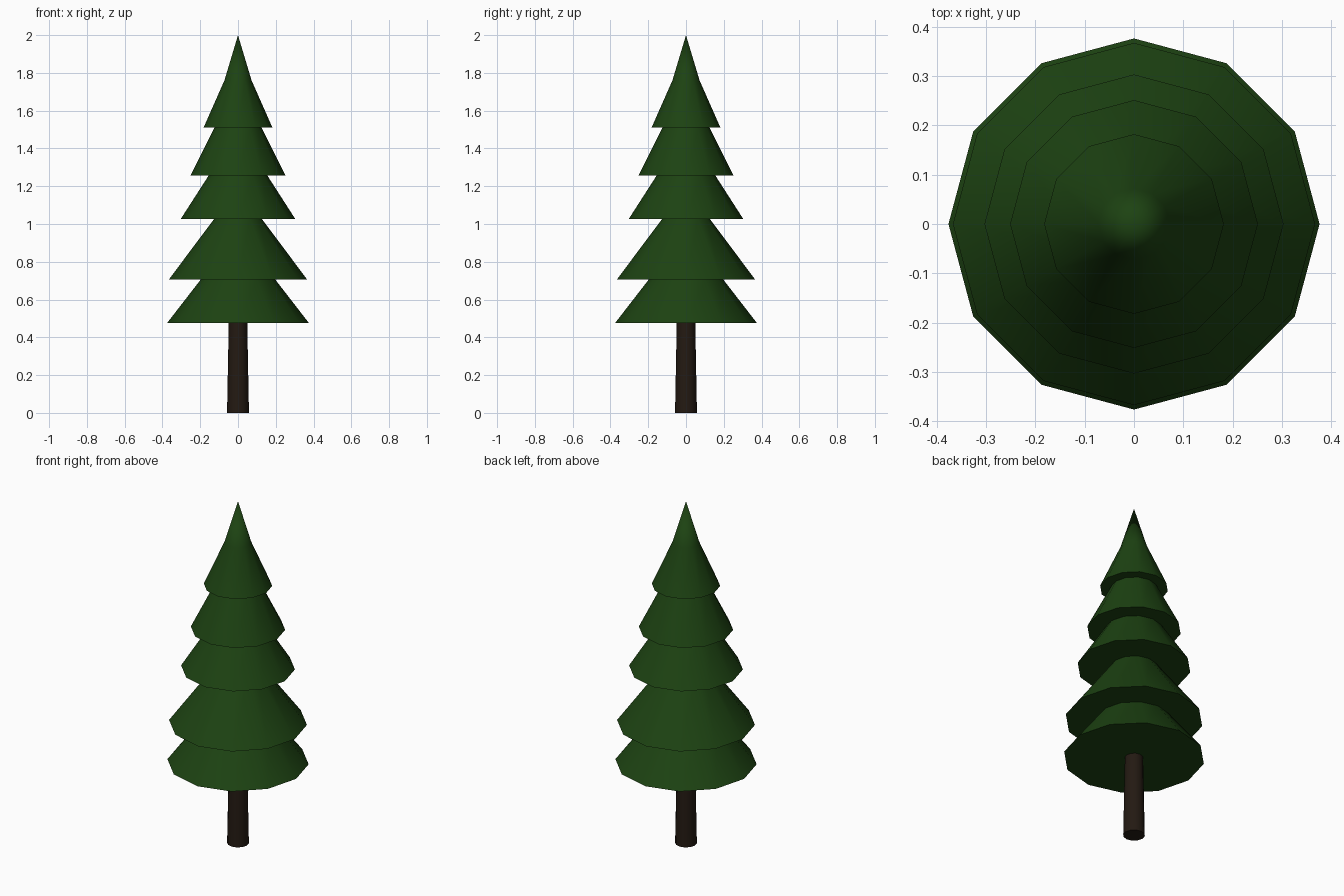
import bpy, bmesh, math

if "Cube" in bpy.data.objects:
    bpy.data.objects.remove(bpy.data.objects["Cube"])

SIDES = 12

def material(name, rgb):
    m = bpy.data.materials.new(name)
    m.diffuse_color = (*rgb, 1)
    m.use_nodes = True
    m.node_tree.nodes["Principled BSDF"].inputs["Base Color"].default_value = m.diffuse_color
    return m

def lathe(name, profile, mat):
    """Revolve (radius, z) points round z; radius 0 makes a pole."""
    bm = bmesh.new()
    rings = []
    for r, z in profile:
        n = 1 if r == 0 else SIDES
        rings.append([bm.verts.new((r * math.cos(2 * math.pi * i / SIDES),
                                    r * math.sin(2 * math.pi * i / SIDES), z))
                      for i in range(n)])
    for a, b in zip(rings, rings[1:]):
        for i in range(SIDES):
            j = (i + 1) % SIDES
            if len(b) == 1:
                bm.faces.new((a[i], a[j], b[0]))
            else:
                bm.faces.new((a[i], a[j], b[j], b[i]))
    # close open ends
    if len(rings[0]) > 1:
        bm.faces.new(rings[0][::-1])
    if len(rings[-1]) > 1:
        bm.faces.new(rings[-1])
    bmesh.ops.recalc_face_normals(bm, faces=bm.faces)
    me = bpy.data.meshes.new(name)
    bm.to_mesh(me)
    bm.free()
    ob = bpy.data.objects.new(name, me)
    me.materials.append(mat)
    bpy.context.collection.objects.link(ob)
    bpy.ops.object.select_all(action='DESELECT')
    ob.select_set(True)
    bpy.context.view_layer.objects.active = ob
    bpy.ops.object.shade_smooth_by_angle(angle=math.radians(40))
    return ob

bark = material("bark", (0.017, 0.010, 0.006))
needles = material("needles", (0.012, 0.055, 0.006))

# tapered trunk
lathe("trunk", [(0.058, 0), (0.049, 0.475)], bark)

# stacked foliage tiers: rim, then the narrow neck under the next rim
lathe("foliage", [
    (0.376, 0.475), (0.198, 0.705),
    (0.367, 0.705), (0.126, 1.027),
    (0.303, 1.027), (0.155, 1.257),
    (0.251, 1.257), (0.124, 1.511),
    (0.182, 1.511), (0.072, 1.76), (0, 2.0)], needles)
